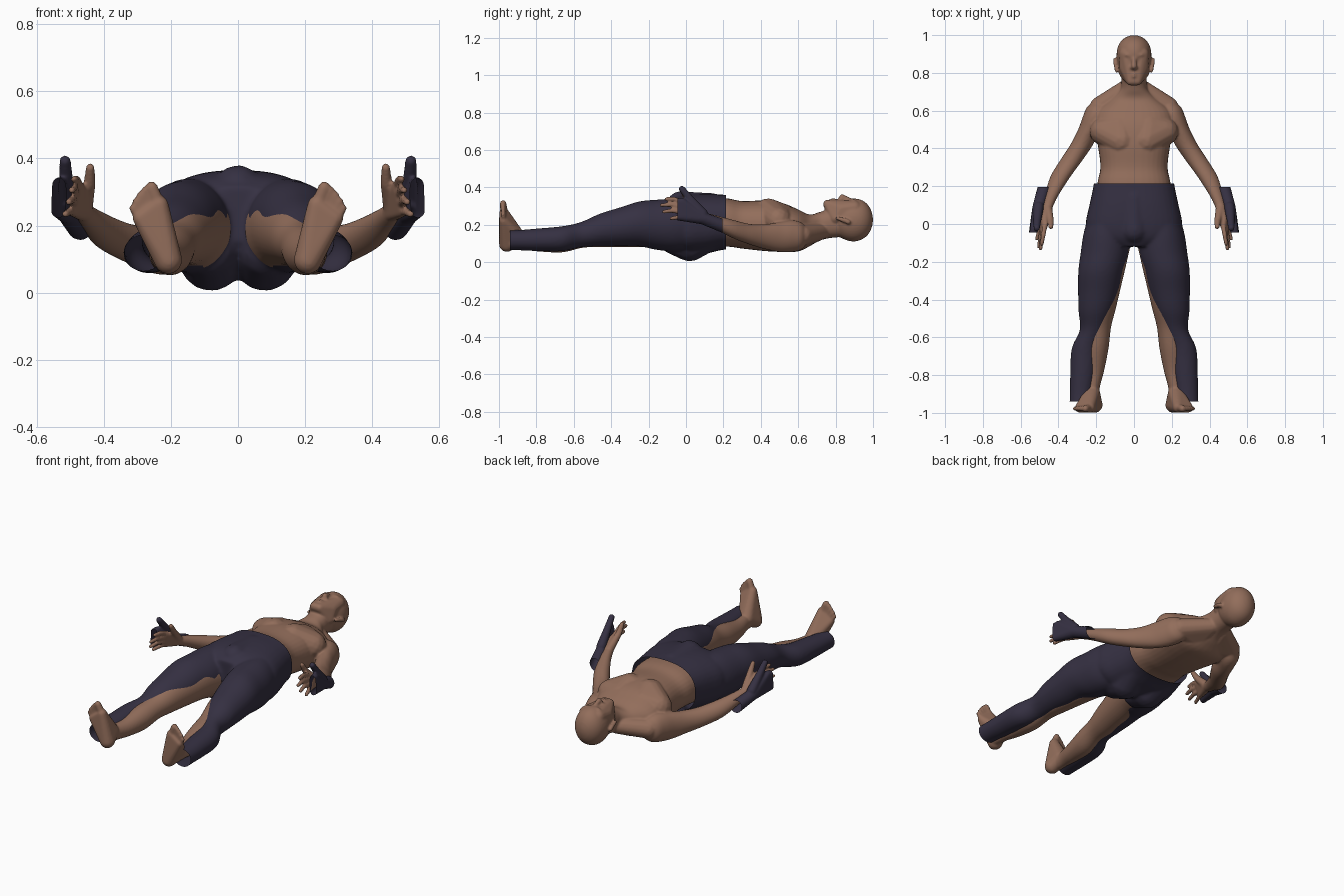
import bpy, bmesh, math
from mathutils import Vector


def material(name, rgb):
    m = bpy.data.materials.new(name)
    m.diffuse_color = (*rgb, 1)
    return m


SKIN = material("skin", (0.29, 0.155, 0.105))
CLOTH = material("dark_cloth", (0.036, 0.03, 0.055))
SEG = 36


def loft(bm, rows, s=1, power=2.0):
    """Closed tube along y; rows are (y, x, z, rx, rz), eased between rows."""
    rows = [Vector(r) for r in rows]
    path = []
    for i in range(len(rows) - 1):
        a, b = rows[i], rows[i + 1]
        p, q = rows[max(i - 1, 0)], rows[min(i + 2, len(rows) - 1)]
        for k in range(5):
            t = k / 5
            path.append(b * t + a * (1 - t) + ((a * 2 - p - b) * (1 - t) + (b * 2 - q - a) * t) * (t * (1 - t) / 2))
    path.append(rows[-1])
    rings = []
    for y, x, z, rx, rz in path:
        ring = []
        for k in range(SEG):
            c, d = math.cos(math.tau * k / SEG), math.sin(math.tau * k / SEG)
            e = 2 / power
            ring.append(bm.verts.new((s * (x + rx * math.copysign(abs(c) ** e, c)), y,
                                      z + rz * math.copysign(abs(d) ** e, d))))
        rings.append(ring)
    for a, b in zip(rings, rings[1:]):
        for k in range(SEG):
            n = (k + 1) % SEG
            bm.faces.new((a[k], a[n], b[n], b[k]))
    bm.faces.new(rings[0])
    bm.faces.new(rings[-1])


def hull(bm, balls, s=1):
    """Convex skin around balls (x, y, z, r)."""
    verts = []
    for x, y, z, r in balls:
        for i in range(90):
            h = 1 - (i + 0.5) / 45
            w, a = math.sqrt(1 - h * h), i * 2.39996
            verts.append(bm.verts.new((s * x + r * w * math.cos(a), y + r * w * math.sin(a), z + r * h)))
    bmesh.ops.convex_hull(bm, input=verts)
    for v in verts:
        if v.is_valid and not v.link_faces:
            bm.verts.remove(v)


def chain(bm, balls, s=1):
    for a, b in zip(balls, balls[1:]):
        hull(bm, [a, b], s)


def finish(bm, name, mat, voxel, smooth, cuts=None):
    """Fuse the volumes into one skin, soften it, and open the ends at y cuts."""
    bmesh.ops.recalc_face_normals(bm, faces=bm.faces[:])
    me = bpy.data.meshes.new(name)
    bm.to_mesh(me)
    bm.free()
    ob = bpy.data.objects.new(name, me)
    bpy.context.collection.objects.link(ob)
    bpy.ops.object.select_all(action='DESELECT')
    bpy.context.view_layer.objects.active = ob
    ob.select_set(True)
    m = ob.modifiers.new("fuse", 'REMESH')
    m.mode, m.voxel_size = 'VOXEL', voxel
    m2 = ob.modifiers.new("soften", 'SMOOTH')
    m2.factor, m2.iterations = 0.5, smooth
    for n in ("fuse", "soften"):
        bpy.ops.object.modifier_apply(modifier=n)
    if cuts:
        b = bmesh.new()
        b.from_mesh(ob.data)
        for y, d in ((cuts[0], -1), (cuts[1], 1)):
            bmesh.ops.bisect_plane(b, geom=b.verts[:] + b.edges[:] + b.faces[:], plane_co=(0, y, 0),
                                   plane_no=(0, d, 0), clear_outer=True)
        b.to_mesh(ob.data)
        b.free()
    ob.data.materials.clear()
    ob.data.materials.append(mat)
    bpy.ops.object.shade_smooth()


# Body: torso and neck
bm = bmesh.new()
loft(bm, [(0, 0, .2, .2, .14), (.2, 0, .213, .195, .13), (.3, 0, .2, .178, .127),
          (.42, 0, .195, .192, .135), (.52, 0, .185, .21, .13), (.6, 0, .17, .195, .112),
          (.66, 0, .17, .125, .085), (.71, 0, .19, .075, .077), (.76, 0, .205, .067, .077),
          (.83, 0, .215, .065, .08)], power=2.3)
# Head: skull, face, nose, lips
loft(bm, [(.80, 0, .225, .045, .055), (.82, 0, .225, .074, .087), (.86, 0, .225, .088, .108),
          (.90, 0, .226, .092, .115), (.94, 0, .227, .085, .105), (.97, 0, .227, .067, .083),
          (.99, 0, .227, .04, .05), (.999, 0, .227, .012, .015)])
hull(bm, [(x * s, y, z, r) for s in (1, -1) for x, y, z, r in
          ((.04, .9, .29, .04), (.045, .83, .283, .034), (.018, .757, .31, .024), (.05, .8, .235, .03))])
chain(bm, [(0, .88, .332, .011), (0, .835, .35, .015), (0, .828, .335, .016)])
for y in (.781, .794):
    chain(bm, [(-.024, y, .322, .008), (0, y, .335, .008), (.024, y, .322, .008)])

for s in (1, -1):
    # Brow, eye, nostril, ear
    chain(bm, [(.014, .892, .329, .011), (.04, .896, .325, .012), (.065, .89, .305, .011)], s)
    hull(bm, [(.029, .873, .321, .009), (.042, .873, .317, .009)], s)
    hull(bm, [(.012, .828, .336, .01), (.014, .83, .33, .009)], s)
    hull(bm, [(.099, .868, .215, .013), (.1, .85, .228, .009), (.092, .808, .235, .009)], s)
    # Chest muscle, shoulder slope
    hull(bm, [(.065, .44, .26, .082), (.075, .51, .235, .08), (.16, .49, .225, .075)], s)
    hull(bm, [(.04, .72, .165, .045), (.18, .62, .145, .055), (.05, .6, .14, .07)], s)
    # Arm
    loft(bm, [(.65, .175, .14, .03, .035), (.62, .19, .14, .058, .07), (.57, .205, .14, .065, .085),
              (.5, .238, .135, .058, .08), (.42, .277, .137, .06, .066), (.34, .33, .15, .059, .055),
              (.25, .39, .178, .053, .049), (.15, .437, .217, .036, .036), (.09, .458, .238, .028, .03)], s)
    # Hand: palm, fingers, thumb
    hull(bm, [(.455, .1, .236, .027), (.472, -.015, .315, .015), (.475, .03, .29, .02),
              (.492, -.005, .24, .014)], s)
    for base, mid, tip in (((.473, -.01, .318), (.48, -.06, .337), (.488, -.105, .338)),
                           ((.48, -.012, .293), (.487, -.08, .308), (.495, -.13, .305)),
                           ((.486, -.01, .267), (.495, -.075, .276), (.504, -.12, .27)),
                           ((.492, .0, .243), (.504, -.045, .24), (.514, -.078, .234))):
        chain(bm, [(*base, .014), (*mid, .012), (*tip, .0105)], s)
    chain(bm, [(.455, .075, .26, .024), (.442, .015, .325, .018), (.44, -.015, .372, .0135)], s)
    # Leg
    loft(bm, [(.05, .1, .2, .08, .12), (-.08, .115, .19, .1, .125), (-.2, .14, .195, .102, .115),
              (-.32, .158, .182, .092, .1), (-.45, .178, .165, .081, .085), (-.55, .187, .145, .065, .067),
              (-.66, .2, .122, .065, .069), (-.78, .21, .11, .051, .053), (-.87, .22, .112, .038, .046),
              (-.94, .222, .112, .038, .045)], s)
    # Foot and toes
    hull(bm, [(.208, -.958, .097, .042), (.222, -.9, .13, .044), (.234, -.972, .262, .027),
              (.29, -.974, .222, .024), (.228, -.935, .19, .034)], s)
    for x, z, tx, tz, r in ((.238, .265, .257, .314, .018), (.257, .26, .276, .304, .013),
                            (.272, .25, .29, .29, .012), (.285, .238, .303, .272, .012),
                            (.296, .225, .314, .252, .011)):
        chain(bm, [(x, -.972, z, r + .003), (tx, -.978, tz, r)], s)
finish(bm, "body", SKIN, .006, 5)

# Trousers: hips, seat, front, legs; open at waist and ankles
bm = bmesh.new()
loft(bm, [(.27, 0, .212, .208, .147), (.2, 0, .214, .215, .147), (.1, 0, .205, .236, .16),
          (0, 0, .2, .255, .16), (-.07, 0, .215, .23, .13), (-.12, 0, .235, .1, .08)], power=2.5)
hull(bm, [(0, .14, .29, .08), (0, -.03, .305, .075)])
for s in (1, -1):
    hull(bm, [(.08, .02, .1, .096), (.085, -.06, .13, .09), (.1, .14, .17, .1)], s)
    loft(bm, [(.06, .125, .205, .11, .13), (-.05, .145, .2, .122, .14), (-.15, .155, .2, .127, .135),
              (-.25, .175, .205, .12, .12), (-.36, .188, .188, .108, .103), (-.46, .202, .173, .092, .087),
              (-.56, .218, .148, .069, .068), (-.66, .257, .126, .073, .067), (-.8, .271, .12, .067, .06),
              (-.9, .28, .118, .06, .054), (-.98, .283, .118, .06, .054)], s)
finish(bm, "trousers", CLOTH, .009, 6, (-.94, .215))

# Fingerless gloves standing off the hands
for s, side in ((1, "right"), (-1, "left")):
    bm = bmesh.new()
    hull(bm, [(.463, .23, .183, .038), (.505, .09, .235, .033)], s)
    hull(bm, [(.505, .09, .235, .033), (.53, -.02, .325, .02), (.54, -.08, .32, .018),
              (.535, -.02, .25, .018), (.545, -.08, .245, .016)], s)
    chain(bm, [(.505, .09, .26, .028), (.512, .02, .34, .021), (.515, -.022, .392, .017)], s)
    finish(bm, side + "_glove", CLOTH, .006, 4, (-.045, .195))
